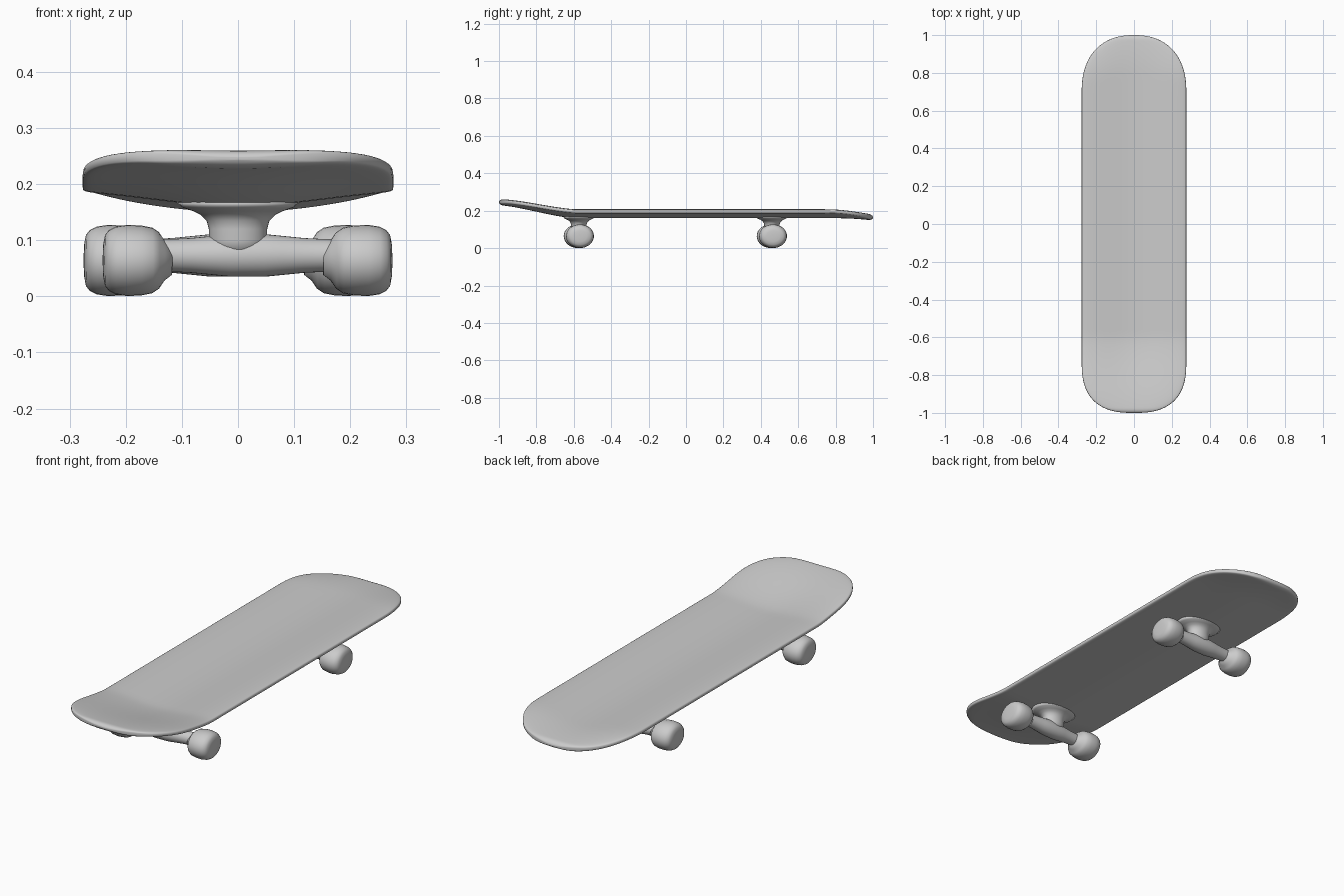
import bpy, bmesh, math
from mathutils import Matrix

if "Cube" in bpy.data.objects:
    bpy.data.objects.remove(bpy.data.objects["Cube"], do_unlink=True)

grey = bpy.data.materials.new("plain_grey")
grey.use_nodes = True
colour = (0.6, 0.6, 0.6, 1)
grey.diffuse_color = colour
grey.node_tree.nodes["Principled BSDF"].inputs["Base Color"].default_value = colour


def spow(v, e):
    return math.copysign(abs(v) ** e, v)


def smooth(t):
    t = max(0, min(1, t))
    return t * t * (3 - 2 * t)


def loft(name, rings, matrix=Matrix()):
    """Skin a list of closed rings, cap both ends and shade smooth."""
    bm = bmesh.new()
    loops = [[bm.verts.new(p) for p in ring] for ring in rings]
    n = len(loops[0])
    for a, b in zip(loops, loops[1:]):
        for i in range(n):
            j = (i + 1) % n
            bm.faces.new((a[i], a[j], b[j], b[i]))
    bm.faces.new(loops[0])
    bm.faces.new(loops[-1])
    bmesh.ops.recalc_face_normals(bm, faces=bm.faces)
    bm.transform(matrix)
    mesh = bpy.data.meshes.new(name)
    bm.to_mesh(mesh)
    bm.free()
    mesh.materials.append(grey)
    mesh.shade_smooth()
    obj = bpy.data.objects.new(name, mesh)
    bpy.context.collection.objects.link(obj)
    return obj


def lathe(name, profile, ry, rz, axis, matrix, n=32):
    """Elliptical rings: profile of (position, radius) along x or z."""
    rings = []
    for h, r in profile:
        ring = []
        for k in range(n):
            a = 2 * math.pi * k / n
            u, v = r * ry * math.cos(a), r * rz * math.sin(a)
            ring.append((h, u, v) if axis == "x" else (v, u, h))
        rings.append(ring)
    return loft(name, rings, matrix)


# Deck: rounded sections following a blunt-ended outline, a kicked tail and a dropped nose
def deck_ring(y, n=64):
    length, power = (0.30, 2.3) if y > 0 else (0.27, 2.6)
    t = max(0, (abs(y) - (1 - length)) / length)
    width = 0.276 * max(1 - t ** power, 0) ** (1 / power) + 0.001
    thick = 0.016 * math.sqrt(max(0.02, 1 - max(0, (abs(y) - 0.975) / 0.025) ** 2))
    kick = max(0, (-y - 0.6) / 0.4)
    lift = 0.07 * (0.5 * kick + 0.5 * smooth(kick))
    drop = 0.012 * max(0, (y - 0.8) / 0.2) ** 2
    cup = 0.02 * (1 - 0.6 * smooth(kick)) * (1 - 0.6 * smooth((y - 0.75) / 0.25))
    ring = []
    for k in range(n):
        a = 2 * math.pi * k / n
        x = width * spow(math.cos(a), 0.8)
        z = 0.176 + lift - drop + cup * smooth(abs(x) / 0.27) + thick * spow(math.sin(a), 0.4)
        ring.append((x, y, z))
    return ring


stations = [math.sin(math.pi / 2 * (2 * i / 90 - 1)) for i in range(91)]
loft("deck", [deck_ring(y) for y in stations])

# Trucks: hanger axle, pedestal and a pair of soft rounded wheels
axle_half = [(0.18, 0.029), (0.14, 0.029), (0.1, 0.031), (0.06, 0.035), (0.03, 0.038)]
axle = [(-x, r) for x, r in axle_half] + [(x, r) for x, r in reversed(axle_half)]
pedestal = [(0.075, 0.045), (0.1, 0.052), (0.12, 0.052), (0.135, 0.056),
            (0.145, 0.066), (0.152, 0.08), (0.158, 0.098), (0.168, 0.11)]
wheel = [(0.135, 0.026), (0.148, 0.036), (0.158, 0.051), (0.17, 0.059), (0.19, 0.063),
         (0.215, 0.064), (0.235, 0.061), (0.247, 0.055), (0.254, 0.046),
         (0.257, 0.03), (0.258, 0.01)]

for end, y, shift in (("front", -0.573, 0.017), ("back", 0.459, -0.017)):
    place = Matrix.Translation((shift, y, 0.064)) @ Matrix.Rotation(0.028, 4, "Z")
    lathe(end + "_axle", axle, 1.0, 1.0, "x", place @ Matrix.Translation((0, 0, 0.009)))
    lathe(end + "_pedestal", pedestal, 0.78, 1.0, "z", Matrix.Translation((0, y, 0)))
    for side, sign in (("left", 1), ("right", -1)):
        lathe(end + "_" + side + "_wheel", [(sign * x, r) for x, r in wheel],
              1.17, 0.99, "x", place)
